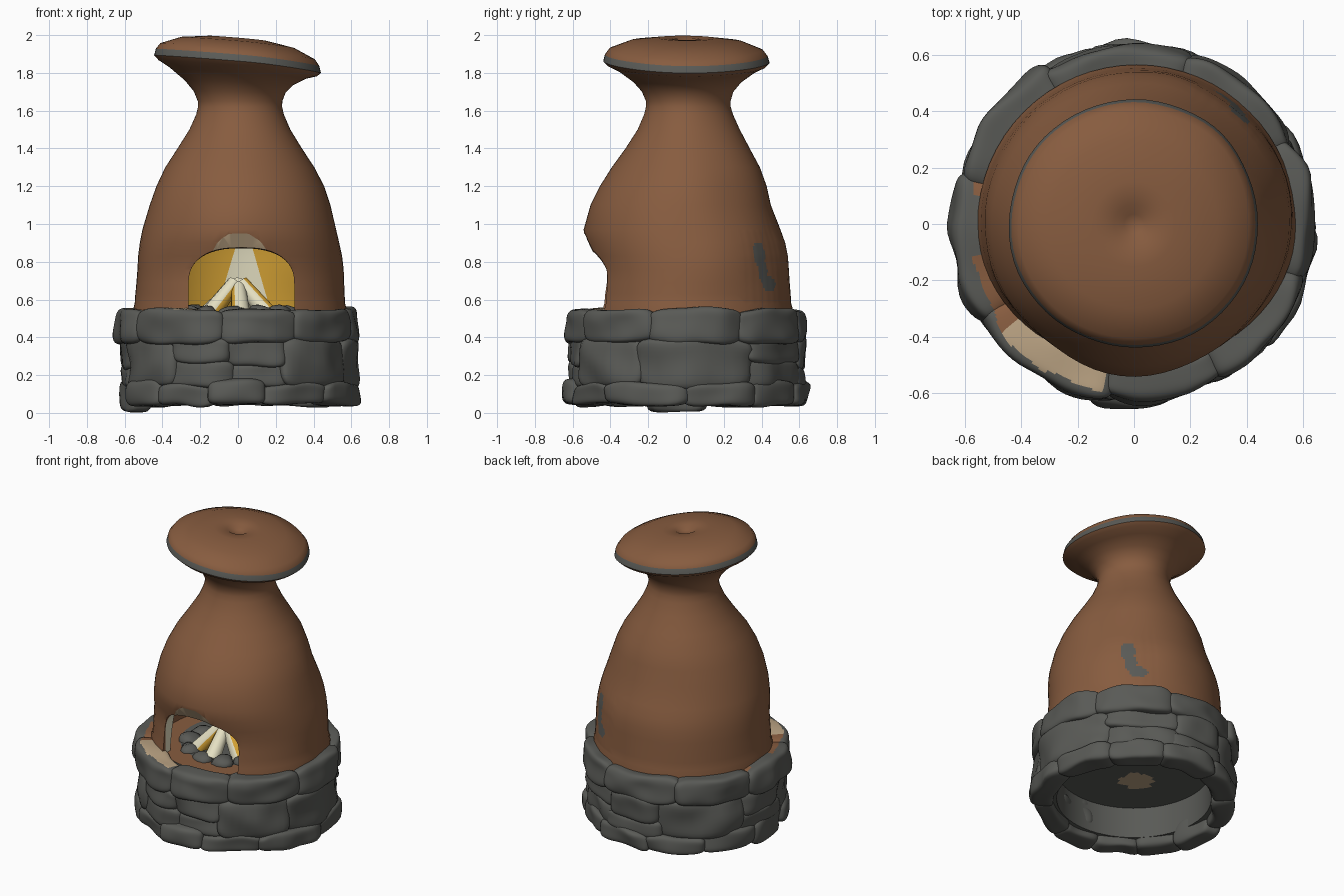
import bpy, bmesh, math, random
from mathutils import Vector, noise

random.seed(4)
if "Cube" in bpy.data.objects:
    bpy.data.objects.remove(bpy.data.objects["Cube"])


def material(name, r, g, b):
    m = bpy.data.materials.new(name)
    m.use_nodes = True
    m.diffuse_color = (r, g, b, 1)
    bsdf = m.node_tree.nodes["Principled BSDF"]
    bsdf.inputs["Base Color"].default_value = (r, g, b, 1)
    bsdf.inputs["Roughness"].default_value = 0.9
    return m


MATS = [material("clay brown", 0.243, 0.107, 0.05),
        material("stone grey", 0.100, 0.102, 0.093),
        material("sand tan", 0.50, 0.37, 0.23),
        material("fire yellow", 0.66, 0.36, 0.035),
        material("flame cream", 0.78, 0.74, 0.54)]
CLAY, STONE, SAND, YELLOW, CREAM = range(5)


def smooth(ob, angle):
    bpy.ops.object.select_all(action='DESELECT')
    ob.select_set(True)
    bpy.context.view_layer.objects.active = ob
    bpy.ops.object.shade_smooth_by_angle(angle=math.radians(angle))


def finish(bm, name, rule, angle=55):
    """Turn a bmesh into an object, colouring each face by a rule."""
    bmesh.ops.recalc_face_normals(bm, faces=bm.faces[:])
    bm.normal_update()
    for f in bm.faces:
        f.material_index = rule(f) if callable(rule) else rule
    me = bpy.data.meshes.new(name)
    bm.to_mesh(me)
    bm.free()
    ob = bpy.data.objects.new(name, me)
    bpy.context.collection.objects.link(ob)
    for m in MATS:
        me.materials.append(m)
    smooth(ob, angle)
    return ob


def lathe(profile, steps, closed=False):
    bm = bmesh.new()
    vs = [bm.verts.new((r, 0, z)) for r, z in profile]
    es = [bm.edges.new(p) for p in zip(vs, vs[1:])]
    if closed:
        es.append(bm.edges.new((vs[-1], vs[0])))
    bmesh.ops.spin(bm, geom=vs + es, cent=(0, 0, 0), axis=(0, 0, 1),
                   angle=math.tau, steps=steps, use_merge=True)
    bmesh.ops.remove_doubles(bm, verts=bm.verts[:], dist=1e-4)
    return bm


def place(f):
    """Centre, angle around the axis and distance from the axis of a face."""
    c = f.calc_center_median()
    return c, math.degrees(math.atan2(c.y, c.x)) % 360, Vector(c.xy).length


def clamp(t):
    return max(0.0, min(1.0, t))


# Clay oven body: inner cavity, outer wall, neck and dished lid in one profile
inner = [(0, 1.3), (0.2, 1.28), (0.33, 1.18), (0.41, 1.06)]
inner += [(0.44 + 0.005 * i, 0.97 - 0.047 * i) for i in range(11)]
outer = [(0.565, 0.5), (0.565, 0.55), (0.557, 0.58), (0.554, 0.63), (0.55, 0.69),
         (0.546, 0.76), (0.54, 0.83), (0.528, 0.9), (0.512, 0.97), (0.475, 1.1),
         (0.44, 1.2), (0.39, 1.3), (0.328, 1.4), (0.27, 1.5), (0.235, 1.58),
         (0.225, 1.62), (0.225, 1.65), (0.243, 1.7), (0.285, 1.75), (0.36, 1.805),
         (0.42, 1.835), (0.443, 1.858), (0.434, 1.893), (0.41, 1.925), (0.3, 1.967),
         (0.15, 1.985), (0.07, 1.98), (0.035, 1.956), (0, 1.95)]
bm = lathe(inner + outer, 64)


def in_flame_wall(f):
    c, a, r = place(f)
    return c.y > 0.25 and 0.5 < c.z < 0.98 and r < 0.495


# Flame edges cut into the back of the cavity, finer faces where soot shows
FLAME_X, FLAME_TOP, FLAME_SLOPE = 0.02, 0.045, 0.3
for side in (-1, 1):
    faces = [f for f in bm.faces if in_flame_wall(f)]
    geom = faces + list({e for f in faces for e in f.edges}) + list({v for f in faces for v in f.verts})
    bmesh.ops.bisect_plane(bm, geom=geom, plane_co=(FLAME_X + side * FLAME_TOP, 0, 0.87),
                           plane_no=(1, 0, side * FLAME_SLOPE))
sooty = set()
for f in bm.faces:
    c, a, r = place(f)
    if 36 < a < 66 and 0.59 < c.z < 0.96 and r > 0.51:
        sooty.update(f.edges)
bmesh.ops.subdivide_edges(bm, edges=list(sooty), cuts=3, use_grid_fill=True)


def lid_tilt(co):
    return -0.08 * co.x - 0.01 * co.y - 0.12 * max(0, co.x) ** 2


for v in bm.verts:
    co = v.co
    if co.y < 0:  # flatter front below a small hood
        co.y *= 1 - 0.11 * clamp((0.93 - co.z) / 0.18)
        co.y -= 0.012 * math.exp(-((co.z - 0.97) / 0.09) ** 2) * math.exp(-(co.x / 0.25) ** 2)
    co.y -= 0.025 * math.exp(-((co.z - 1.08) / 0.14) ** 2)
    co.y += 0.012 * clamp((co.z - 1.25) / 0.2) * clamp((1.85 - co.z) / 0.2)
    co.x += 0.01 * clamp((1.85 - co.z) / 0.2)
    co.z += lid_tilt(co) * clamp((co.z - 1.66) / 0.18)
    wobble = noise.noise(co * 3.5) * 0.01 * clamp((co.z - 0.6) * 5) * clamp(Vector(co.xy).length * 4)
    co.x += wobble
    co.y += wobble

SOOT = [(46, 0.84, 5, 0.065), (48, 0.745, 4, 0.06), (53, 0.68, 6, 0.04)]


def body_colour(f):
    c, a, r = place(f)
    radial = f.normal.x * c.x + f.normal.y * c.y
    if radial < 0 and c.z < 0.98 and c.y > 0.25:
        half = FLAME_TOP + (0.87 - c.z) * FLAME_SLOPE
        return CREAM if abs(c.x - FLAME_X - 0.01) < half else YELLOW
    if abs(c.z - 1.8755 - lid_tilt(c)) < 0.014 and r > 0.4:
        return STONE
    if any(((a - m) / da) ** 2 + ((c.z - z) / dz) ** 2 < 1 for m, z, da, dz in SOOT) and radial > 0:
        return STONE
    return CLAY


body = finish(bm, "clay_body", body_colour)

# Arched fire opening with a sandy chamfered lip
bm = bmesh.new()
rings = []
for y, top, half in ((-0.75, 0.95, 0.285), (-0.535, 0.95, 0.285), (-0.495, 0.875, 0.28),
                     (-0.41, 0.87, 0.28), (-0.2, 0.87, 0.28)):
    pts = [(-half, 0.4), (-half, 0.55)]
    for i in range(25):
        t = math.pi * (1 - i / 24)
        c, s = math.cos(t), math.sin(t)
        pts.append((math.copysign(abs(c) ** 0.8, c) * half, 0.68 + (top - 0.68) * max(s, 0) ** 0.8))
    pts += [(half, 0.55), (half, 0.4)]
    rings.append([bm.verts.new((x + 0.018, y, z)) for x, z in pts])
for a, b in zip(rings, rings[1:]):
    for i in range(len(a)):
        j = (i + 1) % len(a)
        bm.faces.new((a[i], a[j], b[j], b[i]))
bm.faces.new(rings[0])
bm.faces.new(rings[-1])


def lip_colour(f):
    c = f.calc_center_median()
    if c.y > -0.4 and c.x < -0.2 and c.z < 0.8:
        return CREAM
    return SAND if c.z > 0.8 and -0.55 < c.y < -0.49 else CLAY


cutter = finish(bm, "opening_cutter", lip_colour)
cut = body.modifiers.new("opening", 'BOOLEAN')
cut.operation = 'DIFFERENCE'
cut.solver = 'EXACT'
cut.object = cutter
bpy.context.view_layer.objects.active = body
bpy.ops.object.modifier_apply(modifier="opening")
bpy.data.objects.remove(cutter)
smooth(body, 55)


# Stones: rounded lumpy blocks bent around the ring
def stone(name, a0, a1, z0, z1, r1, rule=STONE, cuts=9):
    r0 = 0.49
    bm = bmesh.new()
    bmesh.ops.create_cube(bm, size=2)
    bmesh.ops.subdivide_edges(bm, edges=bm.edges[:], cuts=cuts, use_grid_fill=True)
    seed = Vector((random.random() * 9, 0, 0))
    for v in bm.verts:
        p = v.co / sum(abs(k) ** 5 for k in v.co) ** 0.2
        a = math.radians((a0 + a1) / 2 + p.x * (a1 - a0) * 0.54)
        r = (r0 + r1) / 2 + p.y * (r1 - r0) / 2
        z = (z0 + z1) / 2 + p.z * (z1 - z0) / 2
        q = Vector((r * math.cos(a), r * math.sin(a), z))
        r += 0.03 * noise.noise(q * 6 + seed)
        z += 0.018 * noise.noise(q * 5 - seed)
        v.co = (r * math.cos(a), r * math.sin(a), max(0, z))
    return finish(bm, name, rule, 70)


def top_colour(f):
    c, a, r = place(f)
    ragged = 0.03 * noise.noise(c * 14)
    if f.normal.z > 0.2 and c.z > 0.5:
        if 220 < a < 260 and r < 0.61 + ragged:
            return SAND
        if r < 0.592 + ragged and (52 < a < 68 or 155 < a < 170 or 190 < a < 220 or a < 15 or a > 350):
            return CLAY
    return STONE


top_seams = [-18, 28, 72, 120, 165, 212, 261, 300, 342]
for i, (a, b) in enumerate(zip(top_seams, top_seams[1:])):
    stone(f"top_stone_{i}", a, b, 0.365, 0.55, 0.64 + random.uniform(-0.008, 0.012), top_colour, 17)

# Middle courses: alternating tall blocks and stacked pairs
mid_seams = [-66, -24, 34, 76, 108, 160, 196, 236, 265, 294]
for i, (a, b) in enumerate(zip(mid_seams, mid_seams[1:])):
    rad = 0.622 + random.uniform(-0.012, 0.012)
    if i in (0, 1, 4, 6):
        stone(f"tall_stone_{i}", a, b, 0.13, 0.40, rad)
    else:
        split = random.uniform(0.23, 0.29)
        stone(f"middle_stone_{i}", a, b, split - 0.01, 0.40, rad)
        stone(f"lower_stone_{i}", a - 3, b + 2, 0.13, split + 0.01, rad - 0.01)

foot_seams = [0, 36, 68, 102, 135, 170, 200, 228, 256, 283, 318, 360]
for i, (a, b) in enumerate(zip(foot_seams, foot_seams[1:])):
    low = 0.002 if i == 5 else random.uniform(0.03, 0.045)
    stone(f"foot_stone_{i}", a, b, low, random.uniform(0.15, 0.18), 0.635 + random.uniform(-0.02, 0.012))

# Inner stone lining behind the seams
finish(lathe([(0.48, 0.09), (0.48, 0.51), (0.585, 0.51), (0.585, 0.09)], 64, True), "stone_lining", STONE)


# Hearth slab: clay sill around a sooty middle, stone beneath with a sandy patch
def slab_colour(f):
    c, a, r = place(f)
    if f.normal.z > 0.5:
        return CLAY if r > 0.35 else STONE
    ragged = 0.03 * noise.noise(c * 14)
    return SAND if f.normal.z < -0.5 and (c.xy - Vector((-0.1, -0.1))).length < 0.1 + ragged else STONE


under = [(0.04 * i, 0.3) for i in range(13)]
finish(lathe(under + [(0.5, 0.3), (0.5, 0.53), (0.36, 0.53), (0, 0.53)], 48), "hearth_slab", slab_colour, 30)


# Firewood leaning together, ringed by small stones
def log(name, foot, tip, radius, rule):
    axis = tip - foot
    bm = bmesh.new()
    bmesh.ops.create_cone(bm, cap_ends=True, segments=10, radius1=radius,
                          radius2=radius * 0.75, depth=axis.length)
    rot = axis.to_track_quat('Z', 'Y')
    for v in bm.verts:
        v.co = rot @ v.co + (foot + tip) / 2
    finish(bm, name, rule, 50)


hearth = Vector((0, -0.13, 0))
for i in range(6):
    a = math.tau * i / 6 + 0.6
    d = Vector((math.cos(a), math.sin(a), 0))
    log(f"log_{i}", hearth + d * 0.18 + Vector((0, 0, 0.52)),
        hearth + d * 0.02 + Vector((0, 0, 0.67 + 0.02 * (i % 2))), 0.052,
        lambda f, i=i: YELLOW if f.normal.x * (-1) ** i > 0.45 else CREAM)

for i in range(11):
    a = math.tau * i / 11
    bm = bmesh.new()
    bmesh.ops.create_icosphere(bm, subdivisions=2, radius=0.07)
    for v in bm.verts:
        v.co *= 1 + 0.4 * noise.noise(v.co * 12 + Vector((i, 0, 0)))
        v.co.z *= 0.6
        v.co += hearth + Vector((0.26 * math.cos(a), 0.23 * math.sin(a) + 0.03, 0.53))
    finish(bm, f"hearth_stone_{i}", STONE, 70)
